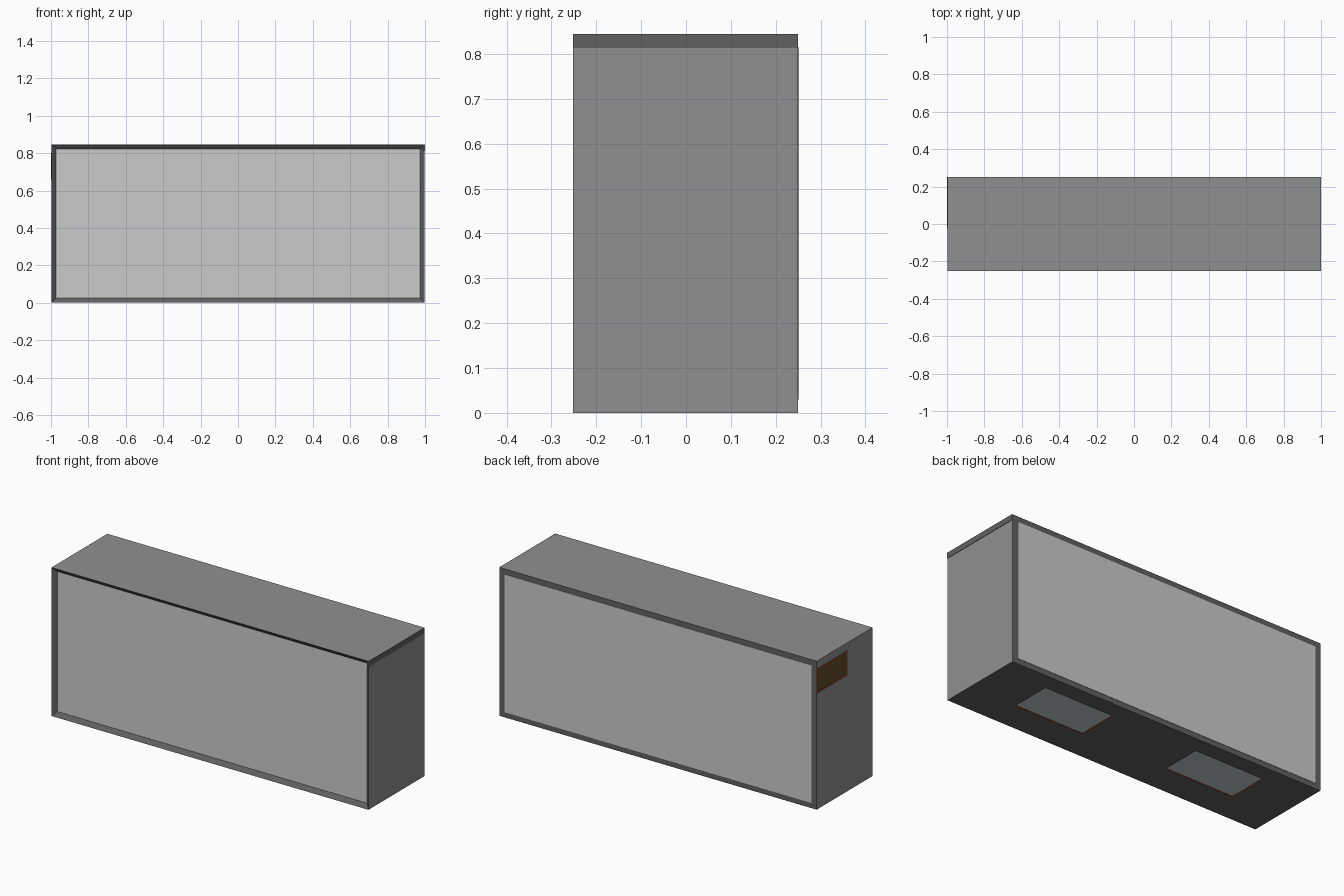
import bpy, bmesh

if "Cube" in bpy.data.objects:
    bpy.data.objects.remove(bpy.data.objects["Cube"])


def material(name, rgb):
    m = bpy.data.materials.new(name)
    m.diffuse_color = (*rgb, 1)
    m.use_nodes = True
    m.node_tree.nodes["Principled BSDF"].inputs["Base Color"].default_value = m.diffuse_color
    return m


SHELL = material("shell_grey", (0.28, 0.28, 0.28))
TRIM = material("trim_dark", (0.12, 0.12, 0.12))
PANEL = material("panel_light", (0.8, 0.8, 0.8))
LAMP = material("lamp_glass", (0.55, 0.6, 0.6))
BROWN = material("plate_brown", (0.12, 0.07, 0.02))
RUST = material("rim_rust", (0.25, 0.06, 0.02))


def finish(name, bm, mats):
    bmesh.ops.recalc_face_normals(bm, faces=bm.faces)
    me = bpy.data.meshes.new(name)
    bm.to_mesh(me)
    bm.free()
    ob = bpy.data.objects.new(name, me)
    bpy.context.collection.objects.link(ob)
    for m in mats:
        me.materials.append(m)
    return ob


def add_box(bm, lo, hi):
    verts = bmesh.ops.create_cube(bm, size=1)["verts"]
    for v in verts:
        for i in range(3):
            v.co[i] = lo[i] if v.co[i] < 0 else hi[i]


def box(name, lo, hi, mat):
    bm = bmesh.new()
    add_box(bm, lo, hi)
    return finish(name, bm, [mat])


def rim(name, lo, hi, a, b, t, mat):
    """Four bars of width t around a rectangle lying in axes a and b."""
    bm = bmesh.new()
    for axis, other, trim in ((a, b, 0), (b, a, t)):
        for side in (0, 1):
            l, h = list(lo), list(hi)
            if side:
                l[axis] = hi[axis] - t
            else:
                h[axis] = lo[axis] + t
            l[other] += trim
            h[other] -= trim
            add_box(bm, l, h)
    return finish(name, bm, [mat])


# Main case: front opening is recessed, front/back/bottom faces are dark
bm = bmesh.new()
add_box(bm, (-0.998, -0.252, 0), (0.998, 0.25, 0.845))
bm.normal_update()
front = [f for f in bm.faces if f.normal.y < -0.5]
for f in bm.faces:
    if abs(f.normal.y) > 0.5 or f.normal.z < -0.5:
        f.material_index = 1
bmesh.ops.inset_region(bm, faces=front, thickness=0.034, depth=0)
bmesh.ops.translate(bm, verts=front[0].verts, vec=(0, 0.02, 0))
front[0].material_index = 2
case = finish("case", bm, [SHELL, TRIM, PANEL])

# Shallow lamp pockets in the underside, each with a pane and a rust rim
for label, x in (("left", -0.487), ("right", 0.487)):
    lo, hi = (x - 0.22, -0.08, 0), (x + 0.22, 0.158, 0.008)
    cutter = box("pocket_cutter", (lo[0], lo[1], -0.05), hi, TRIM)
    cutter.hide_render = True
    mod = case.modifiers.new("pocket", "BOOLEAN")
    mod.operation = "DIFFERENCE"
    mod.object = cutter
    bpy.context.view_layer.objects.active = case
    bpy.ops.object.modifier_apply(modifier=mod.name)
    bpy.data.objects.remove(cutter)
    rim(label + "_lamp_rim", lo, hi, 0, 1, 0.003, RUST)
    box(label + "_lamp_pane", (lo[0] + 0.003, lo[1] + 0.003, 0.004),
        (hi[0] - 0.003, hi[1] - 0.003, 0.008), LAMP)

# Back panel standing slightly proud
box("back_panel", (-0.965, 0.24, 0.03), (0.965, 0.252, 0.814), PANEL)

# Trim strip along the top of the right side
box("right_top_strip", (0.99, -0.252, 0.813), (1.0, 0.25, 0.845), TRIM)

# Access plate with rim on the left side
box("access_plate", (-0.999, -0.023, 0.662), (-0.99, 0.249, 0.797), BROWN)
rim("access_plate_rim", (-1.0, -0.025, 0.66), (-0.99, 0.25, 0.8), 1, 2, 0.01, RUST)
